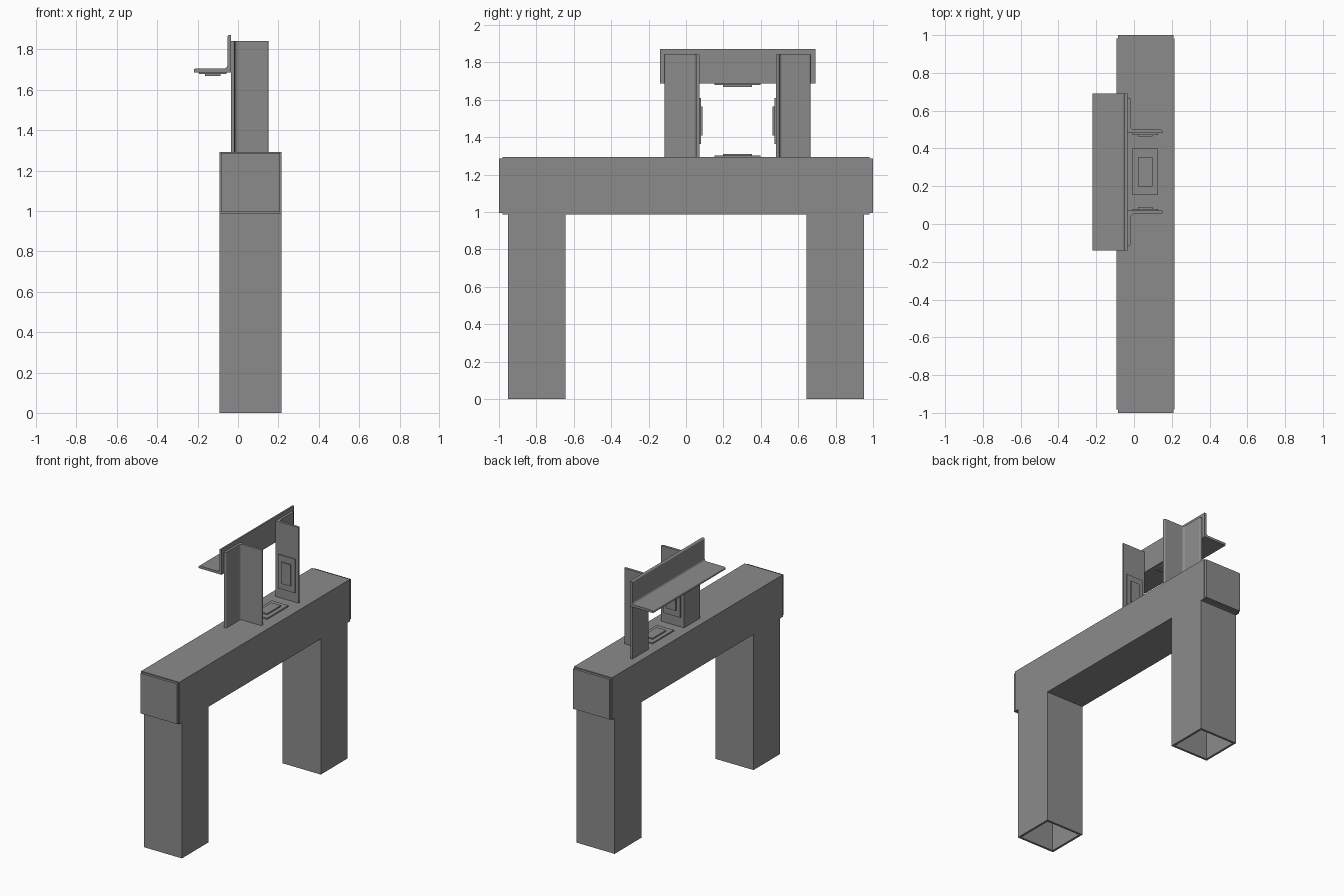
import bpy, bmesh, math
from mathutils import Vector

if "Cube" in bpy.data.objects:
    bpy.data.objects.remove(bpy.data.objects["Cube"])

MID = 0.276   # y centre of the small frame on the beam
WALL = 0.016
GREY = bpy.data.materials.new("dark_grey")
GREY.diffuse_color = (0.26, 0.26, 0.26, 1)
GREY.use_nodes = True
GREY.node_tree.nodes["Principled BSDF"].inputs["Base Color"].default_value = GREY.diffuse_color


def make_object(name, bm, origin=(0, 0, 0), mirror=False):
    bmesh.ops.recalc_face_normals(bm, faces=bm.faces)
    me = bpy.data.meshes.new(name)
    bm.to_mesh(me)
    bm.free()
    me.materials.append(GREY)
    ob = bpy.data.objects.new(name, me)
    ob.location = origin
    bpy.context.collection.objects.link(ob)
    if mirror:
        m = ob.modifiers.new("mirror", 'MIRROR')
        m.use_axis = (False, True, False)
    return ob


def box(name, lo, hi, origin=(0, 0, 0), mirror=False, open_axis=None):
    """Box between two corners; open_axis turns it into a hollow tube."""
    bm = bmesh.new()
    bmesh.ops.create_cube(bm, size=1)
    for v in bm.verts:
        v.co = Vector([lo[i] if v.co[i] < 0 else hi[i] for i in range(3)])
    bmesh.ops.recalc_face_normals(bm, faces=bm.faces)
    ends = []
    if open_axis is not None:
        bm.normal_update()
        ends = [f for f in bm.faces if abs(f.normal[open_axis]) > 0.9]
        bmesh.ops.delete(bm, geom=ends, context='FACES_ONLY')
    ob = make_object(name, bm, origin, mirror)
    if ends:
        s = ob.modifiers.new("wall", 'SOLIDIFY')
        s.thickness = WALL
        s.offset = -1
        s.use_even_offset = True
    return ob


def angle_profile(size=0.185, t=0.018, fillet=0.018, toe=0.009, n=6):
    """L section: sharp heel at the origin, rounded root and toes."""
    def arc(cx, cy, r, a0, a1):
        return [(cx + r * math.cos(math.radians(a0 + (a1 - a0) * i / n)),
                 cy + r * math.sin(math.radians(a0 + (a1 - a0) * i / n))) for i in range(n + 1)]
    return ([(0, 0), (size, 0)] + arc(size - toe, t - toe, toe, 0, 90)
            + arc(t + fillet, t + fillet, fillet, 270, 180)
            + arc(t - toe, size - toe, toe, 0, 90) + [(0, size)])


def angle_bar(name, u, v, w, heel, length, origin=(0, 0, 0), mirror=False):
    """Angle iron with legs along u and v, extruded along w."""
    u, v, w, heel = map(Vector, (u, v, w, heel))
    bm = bmesh.new()
    face = bm.faces.new([bm.verts.new(heel + u * a + v * b) for a, b in angle_profile()])
    ext = bmesh.ops.extrude_face_region(bm, geom=[face])
    bmesh.ops.translate(bm, vec=w * length,
                        verts=[g for g in ext['geom'] if isinstance(g, bmesh.types.BMVert)])
    # extruding a lone face may drop its start cap: close any open end
    bmesh.ops.holes_fill(bm, edges=[e for e in bm.edges if e.is_boundary], sides=0)
    ob = make_object(name, bm, origin, mirror)
    bpy.ops.object.select_all(action='DESELECT')
    ob.select_set(True)
    bpy.context.view_layer.objects.active = ob
    bpy.ops.object.shade_smooth_by_angle(angle=math.radians(30))
    return ob


# Goal-shaped base: hollow legs, hollow beam, end caps
box("leg_tubes", (-0.092, 0.645, 0), (0.215, 0.952, 0.987), mirror=True, open_axis=2)
box("cross_beam", (-0.092, -0.982, 0.987), (0.215, 0.982, 1.293), open_axis=1)
box("beam_end_caps", (-0.085, 0.982, 0.994), (0.208, 1.0, 1.286), mirror=True)

# Angle iron posts and top rail
centre = (0, MID, 0)
angle_bar("angle_posts", (1, 0, 0), (0, 1, 0), (0, 0, 1),
          (-0.034, 0.205, 1.293), 0.55, centre, True)
angle_bar("top_angle_rail", (-1, 0, 0), (0, 0, 1), (0, 1, 0),
          (-0.034, -0.416, 1.687), 0.832, centre)

# Stepped pads: a wide plate carrying a smaller one
for part, half_w, half_l, near, far in (("plate", 0.068, 0.123, 0, 0.009),
                                        ("button", 0.038, 0.078, 0.009, 0.018)):
    x = 0.059
    box("beam_pad_" + part, (x - half_w, -half_l, 1.293 + near),
        (x + half_w, half_l, 1.293 + far), centre)
    box("post_pad_" + part, (x - half_w, 0.205 - far, 1.486 - half_l),
        (x + half_w, 0.205 - near, 1.486 + half_l), centre, True)
    x = -0.125
    box("rail_pad_" + part, (x - half_w, -half_l, 1.687 - far),
        (x + half_w, half_l, 1.687 - near), centre)
